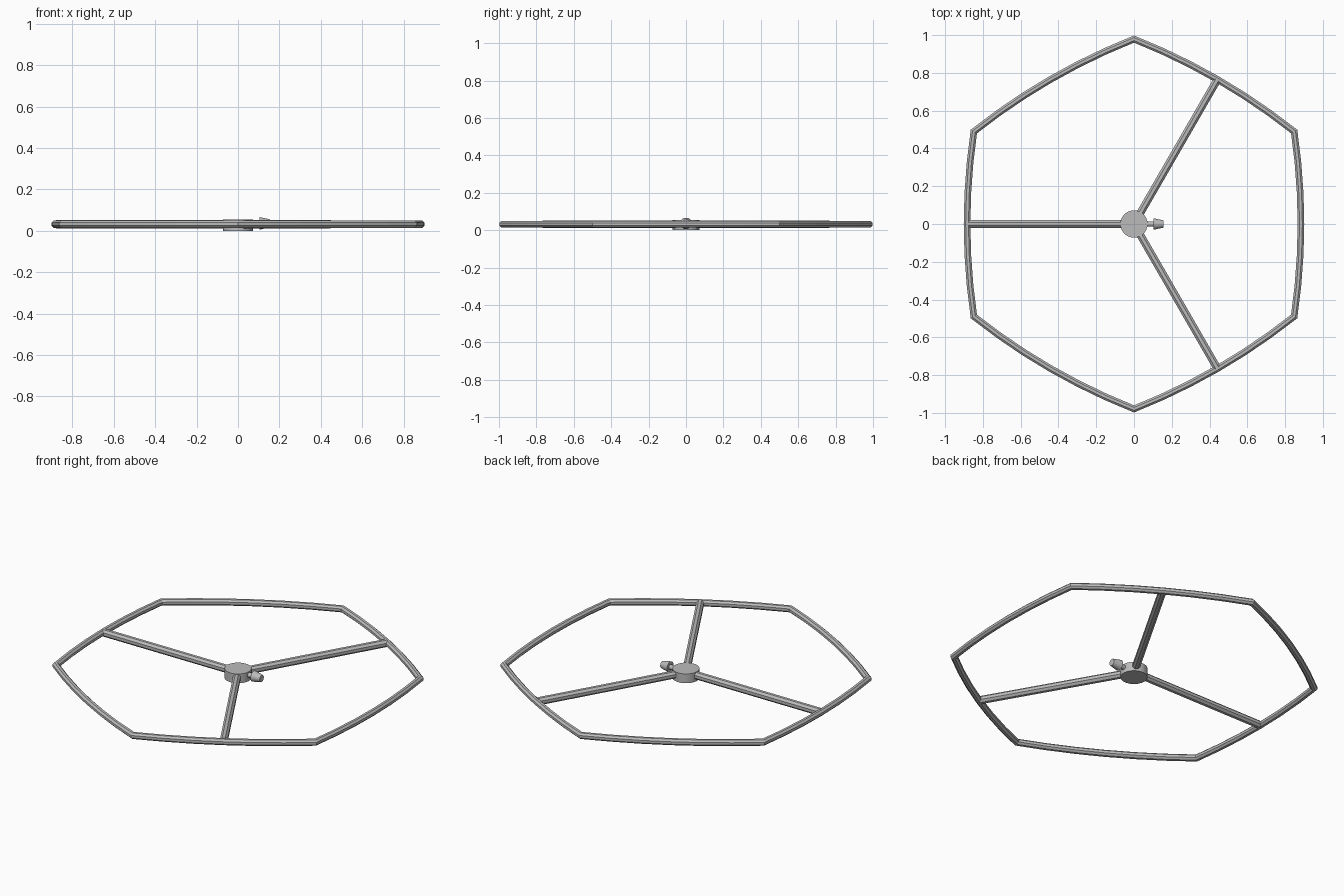
import bpy, bmesh
from math import pi, sin, cos, radians
from mathutils import Vector, Matrix

cube = bpy.data.objects.get("Cube")
if cube:
    bpy.data.objects.remove(cube, do_unlink=True)

MID_Z = 0.032
TUBE = 0.019
SIDES = 8

metal = bpy.data.materials.new("grey metal")
metal.use_nodes = True
grey = (0.5, 0.5, 0.5, 1)
metal.diffuse_color = grey
metal.node_tree.nodes["Principled BSDF"].inputs["Base Color"].default_value = grey


def finish(name, bm):
    bmesh.ops.recalc_face_normals(bm, faces=bm.faces)
    mesh = bpy.data.meshes.new(name)
    bm.to_mesh(mesh)
    bm.free()
    mesh.materials.append(metal)
    obj = bpy.data.objects.new(name, mesh)
    bpy.context.collection.objects.link(obj)
    return obj


def rod(name, start, end, r1, r2, sides):
    """Straight or tapered round bar between two points."""
    start, end = Vector(start), Vector(end)
    axis = end - start
    bm = bmesh.new()
    bmesh.ops.create_cone(bm, cap_ends=True, segments=sides, radius1=r1, radius2=r2, depth=axis.length)
    turn = axis.to_track_quat('Z', 'Y').to_matrix().to_4x4()
    spin = Matrix.Rotation(pi / sides, 4, 'Z')
    bm.transform(Matrix.Translation((start + end) / 2) @ turn @ spin)
    return finish(name, bm)


# Rim: six bowed sides meeting at mitred corners
CORNER, BOW, STEPS = 0.979, 0.036, 6
path = []
for k in range(6):
    a, b = (CORNER * Vector((cos(t), sin(t), 0)) for t in (radians(30 + 60 * k), radians(90 + 60 * k)))
    out = (a + b).normalized()
    for i in range(STEPS):
        t = i / STEPS
        path.append(a.lerp(b, t) + out * BOW * 4 * t * (1 - t))

bm = bmesh.new()
rings = []
for i, p in enumerate(path):
    before = (p - path[i - 1]).normalized()
    after = (path[(i + 1) % len(path)] - p).normalized()
    tangent = (before + after).normalized()
    side = Vector((tangent.y, -tangent.x, 0)) / tangent.dot(after)
    ring = []
    for j in range(SIDES):
        a = 2 * pi * (j + 0.5) / SIDES
        ring.append(bm.verts.new(p + side * TUBE * cos(a) + Vector((0, 0, MID_Z + TUBE * sin(a)))))
    rings.append(ring)
for i, ring in enumerate(rings):
    nxt = rings[(i + 1) % len(rings)]
    for j in range(SIDES):
        k = (j + 1) % SIDES
        bm.faces.new((ring[j], ring[k], nxt[k], nxt[j]))
finish("rim", bm)

# Three spokes from the hub to the middle of alternate sides
for label, angle in (("right", 180), ("back_left", 60), ("front_left", -60)):
    d = Vector((cos(radians(angle)), sin(radians(angle)), 0))
    lift = Vector((0, 0, MID_Z))
    rod("spoke_" + label, d * 0.04 + lift, d * 0.88 + lift, 0.022, 0.022, SIDES)

# Hub disc
hub = rod("hub", (0, 0, 0.003), (0, 0, 0.058), 0.072, 0.072, 32)

# Handle: short stem and a tapered knob
stem = rod("knob_stem", (0.05, 0, 0.035), (0.11, 0, 0.035), 0.014, 0.014, 16)
knob = rod("knob", (0.103, 0, 0.036), (0.155, 0, 0.036), 0.031, 0.02, 16)

for obj in (hub, stem, knob):
    bpy.context.view_layer.objects.active = obj
    bpy.ops.object.select_all(action='DESELECT')
    obj.select_set(True)
    bpy.ops.object.shade_smooth_by_angle(angle=radians(35))

# Rest the lowest point on the ground
hub.location.z -= 0.003
